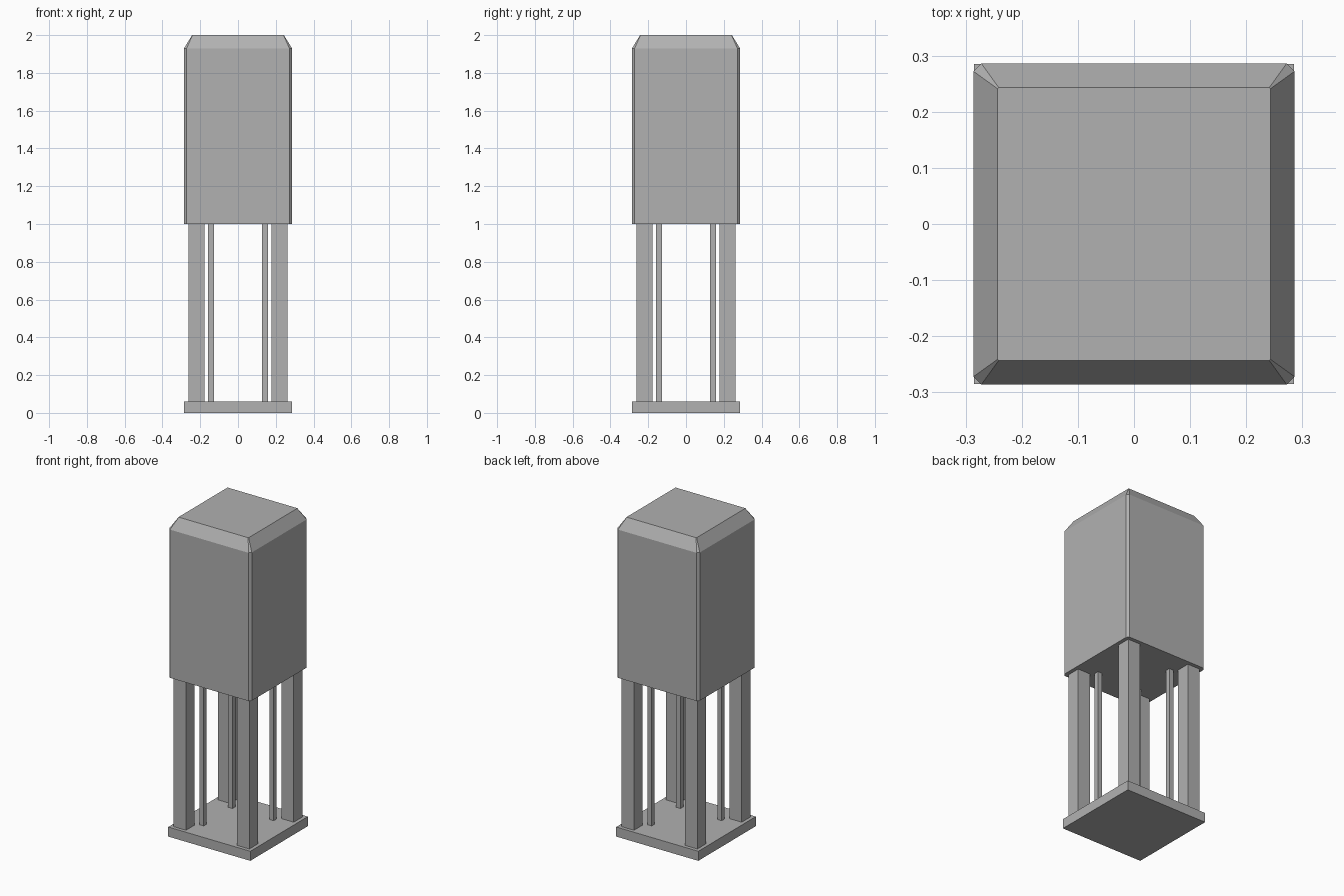
import bpy, bmesh

if "Cube" in bpy.data.objects:
    bpy.data.objects.remove(bpy.data.objects["Cube"])

# Mid grey paint shared by all parts
grey = bpy.data.materials.new("mid_grey")
grey.diffuse_color = (0.44, 0.44, 0.44, 1)
grey.use_nodes = True
grey.node_tree.nodes["Principled BSDF"].inputs["Base Color"].default_value = grey.diffuse_color


def box(name, cx, cy, half, z0, z1):
    bpy.ops.mesh.primitive_cube_add(size=1, location=(cx, cy, (z0 + z1) / 2))
    ob = bpy.context.object
    ob.name = name
    ob.scale = (2 * half, 2 * half, z1 - z0)
    bpy.ops.object.transform_apply(location=False, rotation=False, scale=True)
    ob.data.materials.append(grey)
    return ob


def chamfered_ring(bm, half, cut, z):
    a, b = half, half - cut
    pts = [(b, -a), (a, -b), (a, b), (b, a), (-b, a), (-a, b), (-a, -b), (-b, -a)]
    # order runs counter-clockwise around the square
    pts = [pts[0], pts[1], pts[2], pts[3], pts[4], pts[5], pts[6], pts[7]]
    return [bm.verts.new((x, y, z)) for x, y in pts]


# Square base plate
box("base_plate", 0, 0, 0.285, 0, 0.06)

# Thick corner legs and thin inner rods
for sx in (-1, 1):
    for sy in (-1, 1):
        side = ("front" if sy < 0 else "back") + ("_left" if sx < 0 else "_right")
        box(side + "_leg", sx * 0.22, sy * 0.22, 0.043, 0.06, 1.0)
        box(side + "_rod", sx * 0.143, sy * 0.143, 0.015, 0.06, 1.0)

# Upper cabinet: chamfered corners, sloped shoulders running to a square top
bm = bmesh.new()
rings = [chamfered_ring(bm, 0.286, 0.014, 1.0),
         chamfered_ring(bm, 0.286, 0.014, 1.93),
         chamfered_ring(bm, 0.243, 0.002, 2.0)]
for low, high in zip(rings, rings[1:]):
    for i in range(8):
        j = (i + 1) % 8
        bm.faces.new((low[i], low[j], high[j], high[i]))
bm.faces.new(rings[0][::-1])
bm.faces.new(rings[-1])
bmesh.ops.recalc_face_normals(bm, faces=bm.faces[:])
mesh = bpy.data.meshes.new("upper_cabinet")
bm.to_mesh(mesh)
bm.free()
mesh.materials.append(grey)
bpy.context.collection.objects.link(bpy.data.objects.new("upper_cabinet", mesh))
